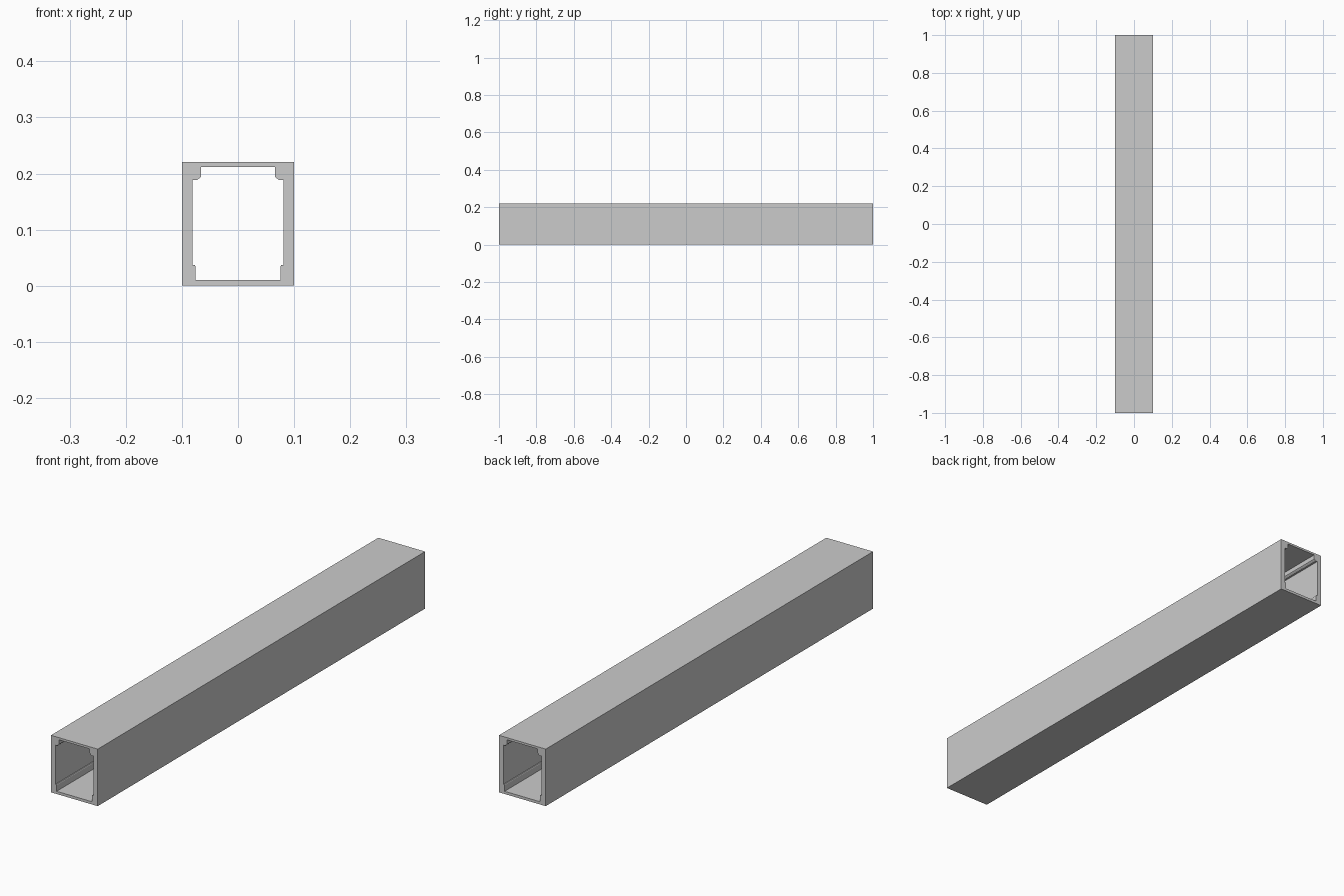
import bpy
from math import pi

if "Cube" in bpy.data.objects:
    bpy.data.objects.remove(bpy.data.objects["Cube"])

LENGTH = 2.0

# Right half of the inner opening: floor, skirting, wall, cornice, ceiling
inner_half = [
    (0.0755, 0.0105), (0.0755, 0.034), (0.077, 0.0365), (0.081, 0.0365),
    (0.081, 0.188), (0.073, 0.188), (0.0715, 0.190), (0.069, 0.1915),
    (0.066, 0.1945), (0.0655, 0.212),
]
# Right half of the outer rectangle
outer_half = [(0.1, 0.0), (0.1, 0.2205)]


def mirrored(half):
    """Close a right-hand half profile with its mirror image."""
    return half + [(-x, z) for x, z in reversed(half)]


def extrude_profile(name, loops, length):
    """Extrude a flat profile with holes along y."""
    curve = bpy.data.curves.new(name, 'CURVE')
    curve.dimensions = '2D'
    curve.fill_mode = 'BOTH'
    curve.extrude = length / 2
    for loop in loops:
        spline = curve.splines.new('POLY')
        spline.points.add(len(loop) - 1)
        for point, (x, z) in zip(spline.points, loop):
            point.co = (x, z, 0, 1)
        spline.use_cyclic_u = True
    obj = bpy.data.objects.new(name, curve)
    bpy.context.collection.objects.link(obj)
    obj.rotation_euler.x = pi / 2
    bpy.context.view_layer.objects.active = obj
    obj.select_set(True)
    bpy.ops.object.convert(target='MESH')
    obj = bpy.context.object
    bpy.ops.object.transform_apply(rotation=True)
    # Weld the caps to the sides and point all faces outwards
    bpy.ops.object.mode_set(mode='EDIT')
    bpy.ops.mesh.select_all(action='SELECT')
    bpy.ops.mesh.remove_doubles(threshold=0.0001)
    bpy.ops.mesh.normals_make_consistent(inside=False)
    bpy.ops.object.mode_set(mode='OBJECT')
    bpy.ops.object.shade_flat()
    return obj


# Open-ended corridor with skirting and cornice
extrude_profile("corridor_shell", [mirrored(outer_half), mirrored(inner_half)], LENGTH)
